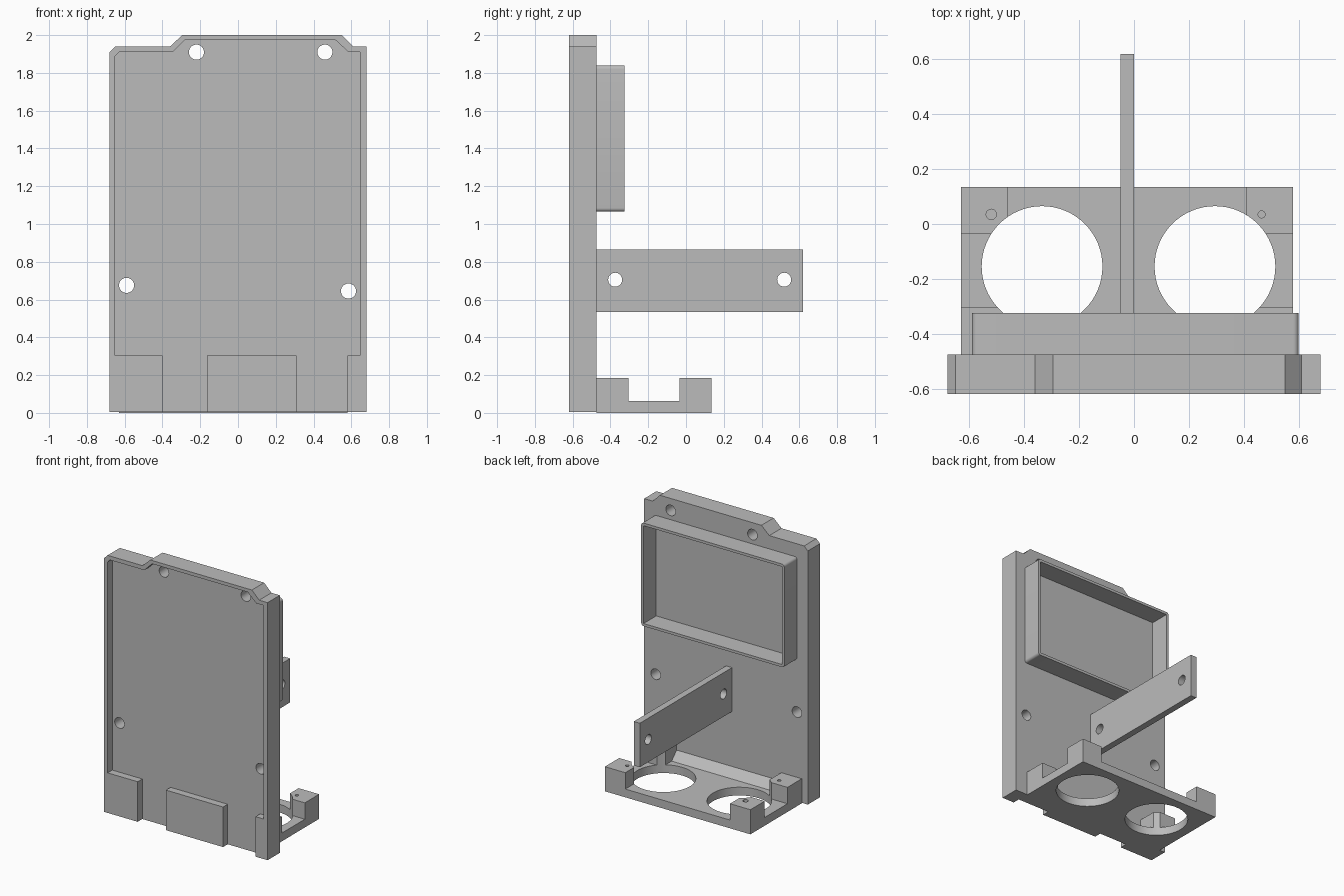
import bpy, bmesh, math
from mathutils import Vector

old = bpy.data.objects.get("Cube")
if old:
    bpy.data.objects.remove(old, do_unlink=True)

grey = bpy.data.materials.new("plain grey")
grey.use_nodes = True
grey.diffuse_color = (0.5, 0.5, 0.5, 1)
grey.node_tree.nodes["Principled BSDF"].inputs["Base Color"].default_value = (0.5, 0.5, 0.5, 1)


def prism(name, points, axis, lo, hi):
    """Extrude a 2D profile along an axis; the profile uses the other two axes in order."""
    bm = bmesh.new()

    def place(p, d):
        co = list(p)
        co.insert("xyz".index(axis), d)
        return bm.verts.new(co)

    face = bm.faces.new([place(p, lo) for p in points])
    ext = bmesh.ops.extrude_face_region(bm, geom=[face])
    shift = Vector([hi - lo if a == axis else 0 for a in "xyz"])
    bmesh.ops.translate(bm, vec=shift, verts=[v for v in ext["geom"] if isinstance(v, bmesh.types.BMVert)])
    bmesh.ops.recalc_face_normals(bm, faces=bm.faces)
    mesh = bpy.data.meshes.new(name)
    bm.to_mesh(mesh)
    bm.free()
    mesh.materials.append(grey)
    ob = bpy.data.objects.new(name, mesh)
    bpy.context.collection.objects.link(ob)
    return ob


def rect(u0, u1, v0, v1):
    return [(u0, v0), (u1, v0), (u1, v1), (u0, v1)]


def arc(u, v, r, start, sweep, steps):
    angles = [math.radians(start + sweep * i / steps) for i in range(steps + 1)]
    return [(u + r * math.cos(a), v + r * math.sin(a)) for a in angles]


def circle(u, v, r, n=48):
    return arc(u, v, r, 0, 360, n)[:-1]


def rounded(u0, u1, v0, v1, r):
    corners = [(u1 - r, v1 - r), (u0 + r, v1 - r), (u0 + r, v0 + r), (u1 - r, v0 + r)]
    return [p for i, (u, v) in enumerate(corners) for p in arc(u, v, r, 90 * i, 90, 6)]


def cut(ob, points, axis, lo, hi):
    """Subtract an extruded profile from an object."""
    cutter = prism("cutter", points, axis, lo, hi)
    cutter.hide_render = True
    mod = ob.modifiers.new("cut", "BOOLEAN")
    mod.operation, mod.solver, mod.object = "DIFFERENCE", "EXACT", cutter
    bpy.context.view_layer.objects.active = ob
    bpy.ops.object.modifier_apply(modifier=mod.name)
    bpy.data.objects.remove(cutter, do_unlink=True)


FRONT, BACK = -0.62, -0.475
parts = []

# Main panel with stepped top
panel = prism("panel", [(-0.68, 0.004), (-0.68, 1.91), (-0.65, 1.94), (-0.36, 1.94), (-0.295, 2),
                        (0.55, 2), (0.61, 1.94), (0.68, 1.94), (0.68, 0.004)], "y", FRONT, BACK)
# Front recess, leaving a rim and the raised pads at the bottom
cut(panel, [(-0.65, 0.305), (-0.65, 1.89), (-0.63, 1.91), (-0.345, 1.91), (-0.28, 1.975),
            (0.515, 1.975), (0.585, 1.91), (0.645, 1.91), (0.645, 0.305), (0.58, 0.305),
            (0.58, -0.1), (0.31, -0.1), (0.31, 0.305), (-0.165, 0.305), (-0.165, -0.1),
            (-0.4, -0.1), (-0.4, 0.305)], "y", FRONT - 0.1, FRONT + 0.055)
# Mounting holes
for x, z in [(-0.22, 1.91), (0.46, 1.91), (-0.59, 0.675), (0.585, 0.645)]:
    cut(panel, circle(x, z, 0.04, 32), "y", FRONT - 0.1, BACK + 0.1)
parts.append(panel)

# Open screen frame on the back
frame = prism("screen_frame", rounded(-0.59, 0.6, 1.065, 1.84, 0.02), "y", BACK, -0.325)
cut(frame, rect(-0.57, 0.58, 1.085, 1.82), "y", BACK - 0.1, 0)
parts.append(frame)

# Rear arm with two cross holes
arm = prism("rear_arm", rect(BACK, 0.62, 0.535, 0.865), "x", -0.05, 0)
for y in (-0.375, 0.52):
    cut(arm, circle(y, 0.705, 0.037, 32), "x", -0.2, 0.2)
parts.append(arm)

# Bottom shelf, corner posts and the sloped brace along the panel
shelf = prism("shelf", rect(-0.63, 0.58, BACK, 0.135), "z", 0, 0.062)
brace = prism("shelf_brace", [(BACK, 0.062), (BACK + 0.06, 0.062), (BACK, 0.122)], "x", -0.46, 0.41)
parts += [shelf, brace]
eyes = [-0.335, 0.295]
for x in eyes:
    cut(shelf, circle(x, -0.155, 0.22, 64), "z", -0.1, 0.3)

for side, x0, hole_x, eye in (("right", -0.63, -0.52, eyes[0]), ("left", 0.41, 0.465, eyes[1])):
    for end, y0, hole_y in (("inner", BACK, -0.365), ("outer", -0.035, 0.035)):
        post = prism(f"{end}_post_{side}", rect(x0, x0 + 0.17, y0, y0 + 0.17), "z", 0.062, 0.185)
        cut(post, circle(eye, -0.155, 0.22, 64), "z", -0.1, 0.3)
        wide = side == "right" and end == "outer"
        cut(post, circle(hole_x, hole_y, 0.019 if wide else 0.013, 16), "z", 0.09, 0.3)
        parts.append(post)

# Smooth round surfaces, keep corners sharp
bpy.ops.object.select_all(action="DESELECT")
for ob in parts:
    ob.select_set(True)
bpy.context.view_layer.objects.active = panel
bpy.ops.object.shade_smooth_by_angle(angle=math.radians(30))
